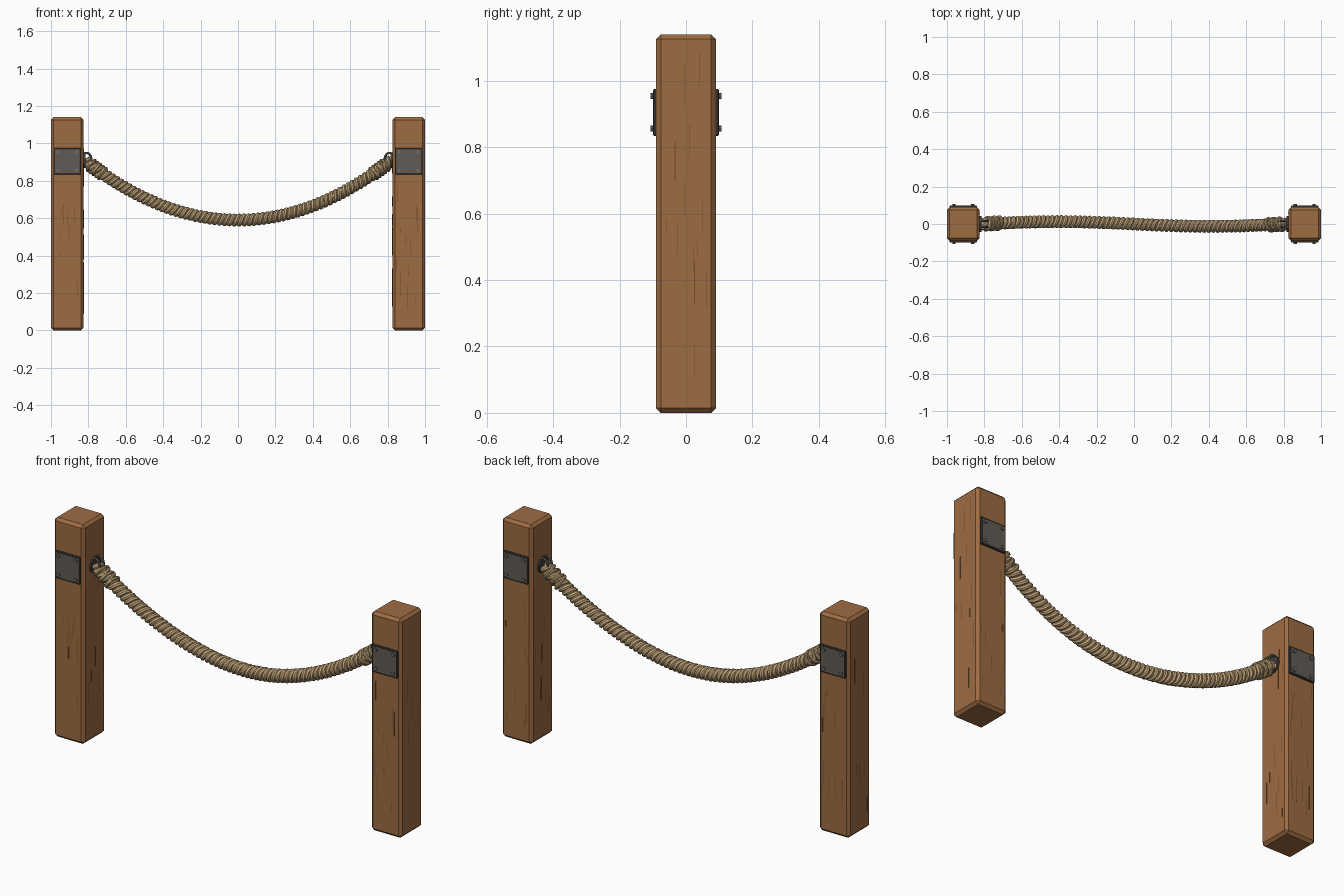
import bpy, bmesh, math, random
from mathutils import Vector, Matrix

if "Cube" in bpy.data.objects:
    bpy.data.objects.remove(bpy.data.objects["Cube"], do_unlink=True)


def material(name, rgb, metallic=0.0):
    m = bpy.data.materials.new(name)
    m.use_nodes = True
    m.diffuse_color = (*rgb, 1)
    bsdf = m.node_tree.nodes["Principled BSDF"]
    bsdf.inputs["Base Color"].default_value = (*rgb, 1)
    bsdf.inputs["Roughness"].default_value = 0.8
    return m


WOOD = material("brown wood", (0.34, 0.15, 0.055))
GRAIN = material("dark wood grain", (0.17, 0.07, 0.025))
PLATE = material("grey iron", (0.12, 0.105, 0.09))
RIM = material("dark iron", (0.05, 0.047, 0.043))
BOLT = material("bolt steel", (0.16, 0.155, 0.15))
ROPE = material("tan rope", (0.53, 0.37, 0.19))

POST_X, HALF_X, HALF_Y, HEIGHT = 0.9125, 0.0875, 0.09, 1.14
FIX_Z, SPAN, SAG_Z = 0.905, 0.815, 0.59


def finish(name, bm, mat):
    mesh = bpy.data.meshes.new(name)
    bm.to_mesh(mesh)
    bm.free()
    mesh.materials.append(mat)
    obj = bpy.data.objects.new(name, mesh)
    bpy.context.collection.objects.link(obj)
    return obj


def add_box(bm, centre, size):
    m = Matrix.Translation(centre) @ Matrix.Diagonal((*size, 1))
    bmesh.ops.create_cube(bm, size=1, matrix=m)


def box(name, centre, size, mat, bevel=0):
    bm = bmesh.new()
    add_box(bm, centre, size)
    if bevel:
        bmesh.ops.bevel(bm, geom=bm.edges[:], offset=bevel, segments=1, affect="EDGES")
    return finish(name, bm, mat)


def cylinder(name, centre, axis, radius, depth, mat, sides):
    bm = bmesh.new()
    rot = Vector(axis).to_track_quat("Z", "Y").to_matrix().to_4x4()
    bmesh.ops.create_cone(bm, cap_ends=True, segments=sides, radius1=radius,
                          radius2=radius, depth=depth,
                          matrix=Matrix.Translation(centre) @ rot)
    return finish(name, bm, mat)


def tube(name, paths, radius, mat, cyclic=False):
    """Round tubes swept along point lists, turned into one mesh."""
    cu = bpy.data.curves.new(name, "CURVE")
    cu.dimensions = "3D"
    cu.bevel_depth = radius
    cu.bevel_resolution = 2
    cu.use_fill_caps = True
    for pts in paths:
        sp = cu.splines.new("POLY")
        sp.points.add(len(pts) - 1)
        for p, co in zip(sp.points, pts):
            p.co = (*co, 1)
        sp.use_cyclic_u = cyclic
        sp.use_smooth = True
    cu.materials.append(mat)
    obj = bpy.data.objects.new(name, cu)
    bpy.context.collection.objects.link(obj)
    bpy.ops.object.select_all(action="DESELECT")
    obj.select_set(True)
    bpy.context.view_layer.objects.active = obj
    bpy.ops.object.convert(target="MESH")
    bpy.ops.object.shade_smooth_by_angle()


# Sagging centre line of the rope with a slight sideways sway
def rope_point(x):
    u = x / SPAN
    return Vector((x, -0.013 * math.sin(math.pi * u), SAG_Z + (FIX_Z - SAG_Z) * u * u))


def rope_frame(x):
    t = (rope_point(x + 0.001) - rope_point(x - 0.001)).normalized()
    side = t.cross(Vector((0, 0, 1))).normalized()
    return side, side.cross(t)


def around(x, angle, radius):
    a, b = rope_frame(x)
    return rope_point(x) + (a * math.cos(angle) + b * math.sin(angle)) * radius


# Rope: a core wound with two strands, turns spaced evenly along the length
N = 640
xs = [SPAN * (2 * i / N - 1) for i in range(N + 1)]
lengths = [0]
for a, b in zip(xs, xs[1:]):
    lengths.append(lengths[-1] + (rope_point(b) - rope_point(a)).length)
tube("rope_core", [[rope_point(x) for x in xs[::10]]], 0.027, ROPE)
tube("rope_strands",
     [[around(x, math.tau * s / 0.052 + start, 0.022) for x, s in zip(xs, lengths)]
      for start in (0, math.pi)], 0.013, ROPE)

# Wood grain: thin upright streaks scattered on the four sides of a post
random.seed(7)


def grain(name, cx):
    bm = bmesh.new()
    for axis, sign in ((0, -1), (0, 1), (1, -1), (1, 1)):
        for _ in range(13):
            length = random.uniform(0.03, 0.14)
            z = random.uniform(0.1, 1.04)
            w = random.uniform(-0.065, 0.065)
            if axis:
                if z + length / 2 > 0.82 and z - length / 2 < 0.98:
                    z = random.uniform(0.15, 0.7)
                add_box(bm, (cx + w, sign * HALF_Y, z), (0.002, 0.001, length))
            else:
                add_box(bm, (cx + sign * HALF_X, w, z), (0.001, 0.002, length))
    finish(name, bm, GRAIN)


for side, sx in (("left", 1), ("right", -1)):
    cx = sx * POST_X
    box(side + "_post", (cx, 0, HEIGHT / 2), (2 * HALF_X, 2 * HALF_Y, HEIGHT), WOOD, 0.014)
    grain(side + "_post_grain", cx)

    # Bolted iron plates on the front and back
    for face, sy in (("front", -1), ("back", 1)):
        name = f"{side}_{face}_"
        box(name + "plate_rim", (cx, sy * 0.092, FIX_Z), (0.146, 0.014, 0.142), RIM, 0.003)
        box(name + "plate", (cx, sy * 0.0965, FIX_Z), (0.13, 0.006, 0.126), PLATE)
        for i, (bx, bz) in enumerate(((-1, -1), (-1, 1), (1, -1), (1, 1))):
            cylinder(f"{name}bolt_{i + 1}", (cx + bx * 0.05, sy * 0.102, FIX_Z + bz * 0.049),
                     (0, sy, 0), 0.009, 0.011, BOLT, 8)

    # Iron eye that holds the rope on the inner face
    cylinder(side + "_eye_base", (sx * 0.822, 0, FIX_Z + 0.005), (1, 0, 0), 0.042, 0.012, RIM, 20)
    for k, y in enumerate((-0.016, 0.016)):
        ring = [(sx * 0.81 + 0.026 * math.cos(a), y, FIX_Z + 0.01 + 0.034 * math.sin(a))
                for a in (math.tau * i / 24 for i in range(24))]
        tube(f"{side}_eye_ring_{k + 1}", [ring], 0.006, BOLT, cyclic=True)

    # Tight binding wound over each rope end
    wraps = []
    for k in range(5):
        x0 = 0.725 + 0.015 * k
        tilt = 0.006 * (-1) ** k
        wraps.append([around(sx * (x0 + tilt * math.cos(a)), a, 0.034)
                      for a in (math.tau * i / 24 for i in range(24))])
    tube(side + "_rope_binding", wraps, 0.008, ROPE, cyclic=True)
